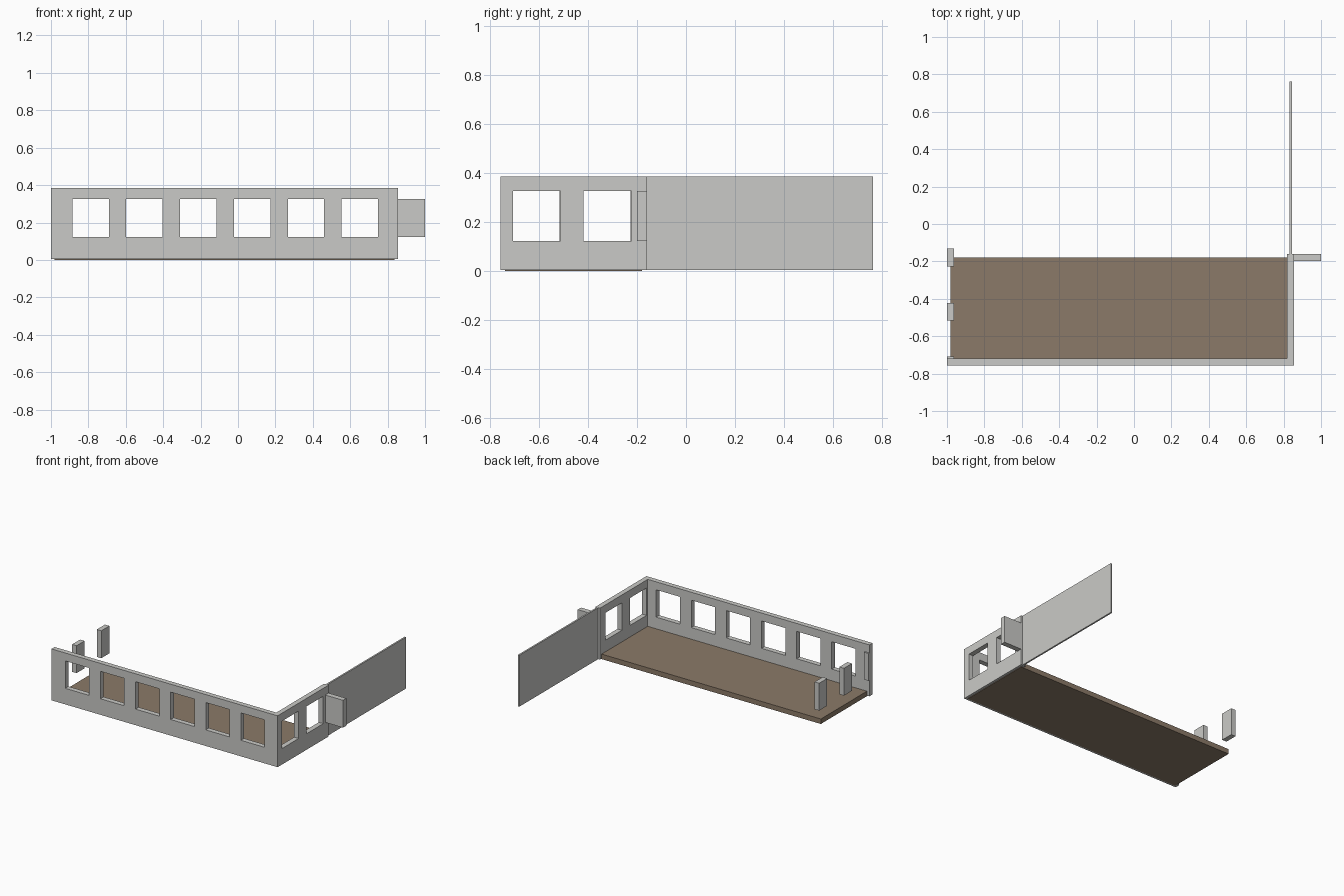
import bpy
import bmesh
from mathutils import Vector

cube = bpy.data.objects.get("Cube")
if cube:
    bpy.data.objects.remove(cube, do_unlink=True)


def material(name, colour):
    m = bpy.data.materials.new(name)
    m.use_nodes = True
    m.diffuse_color = colour
    m.node_tree.nodes["Principled BSDF"].inputs["Base Color"].default_value = colour
    return m


GREY = material("pale grey plaster", (0.59, 0.59, 0.57, 1))
BROWN = material("brown floor", (0.26, 0.195, 0.138, 1))


def finish(name, bm, mat):
    bmesh.ops.recalc_face_normals(bm, faces=bm.faces)
    mesh = bpy.data.meshes.new(name)
    bm.to_mesh(mesh)
    bm.free()
    mesh.materials.append(mat)
    obj = bpy.data.objects.new(name, mesh)
    bpy.context.collection.objects.link(obj)
    return obj


def add_box(bm, x, y, z):
    low, high = Vector((x[0], y[0], z[0])), Vector((x[1], y[1], z[1]))
    verts = bmesh.ops.create_cube(bm, size=1)["verts"]
    for v in verts:
        v.co = (low + high) / 2 + v.co * (high - low)


def box(name, x, y, z, mat):
    bm = bmesh.new()
    add_box(bm, x, y, z)
    return finish(name, bm, mat)


TOP = 0.385
BASE = 0.004
OPENING = (0.123, 0.326)
LEFT, RIGHT, FRONT, BACK = -1.0, 0.855, -0.757, -0.16
THICK = 0.037
PITCH, WIDTH = 0.288, 0.195

# L-shaped front and side walls in one piece
bm = bmesh.new()
plan = [(LEFT, FRONT), (RIGHT, FRONT), (RIGHT, BACK), (RIGHT - THICK, BACK),
        (RIGHT - THICK, FRONT + THICK), (LEFT, FRONT + THICK)]
face = bm.faces.new([bm.verts.new((x, y, BASE)) for x, y in plan])
new = bmesh.ops.extrude_face_region(bm, geom=[face])["geom"]
bmesh.ops.translate(bm, vec=(0, 0, TOP - BASE),
                    verts=[g for g in new if isinstance(g, bmesh.types.BMVert)])
walls = finish("walls", bm, GREY)

# Window openings: six along the front, two in the side
bm = bmesh.new()
for i in range(6):
    x = -0.886 + i * PITCH
    add_box(bm, (x, x + WIDTH), (FRONT - 0.05, FRONT + THICK + 0.02), OPENING)
for i in range(2):
    y = -0.706 + i * PITCH
    add_box(bm, (RIGHT - THICK - 0.02, RIGHT + 0.05), (y, y + WIDTH), OPENING)
cutter = finish("window_cutter", bm, GREY)
cutter.hide_render = True

cut = walls.modifiers.new("windows", "BOOLEAN")
cut.operation = "DIFFERENCE"
cut.solver = "EXACT"
cut.object = cutter
bpy.context.view_layer.objects.active = walls
bpy.ops.object.modifier_apply(modifier=cut.name)
bpy.data.objects.remove(cutter, do_unlink=True)

# Floor slab, let into the walls
box("floor", (-0.98, RIGHT - THICK / 2), (FRONT + THICK / 2, -0.18), (0, 0.037), BROWN)

# Thin partition running back from the side wall
box("partition", (0.832, 0.844), (BACK, 0.763), (BASE, TOP), GREY)

# Short panel sticking out of the side wall
box("side_panel", (RIGHT, 1.0), (-0.199, BACK), OPENING, GREY)

# Piers between the openings of the missing end wall
piers = [("pier_front", -0.72, -0.709), ("pier_middle", -0.515, -0.422),
         ("pier_back", -0.226, -0.131)]
for name, y0, y1 in piers:
    box(name, (LEFT, LEFT + THICK), (y0, y1), OPENING, GREY)
